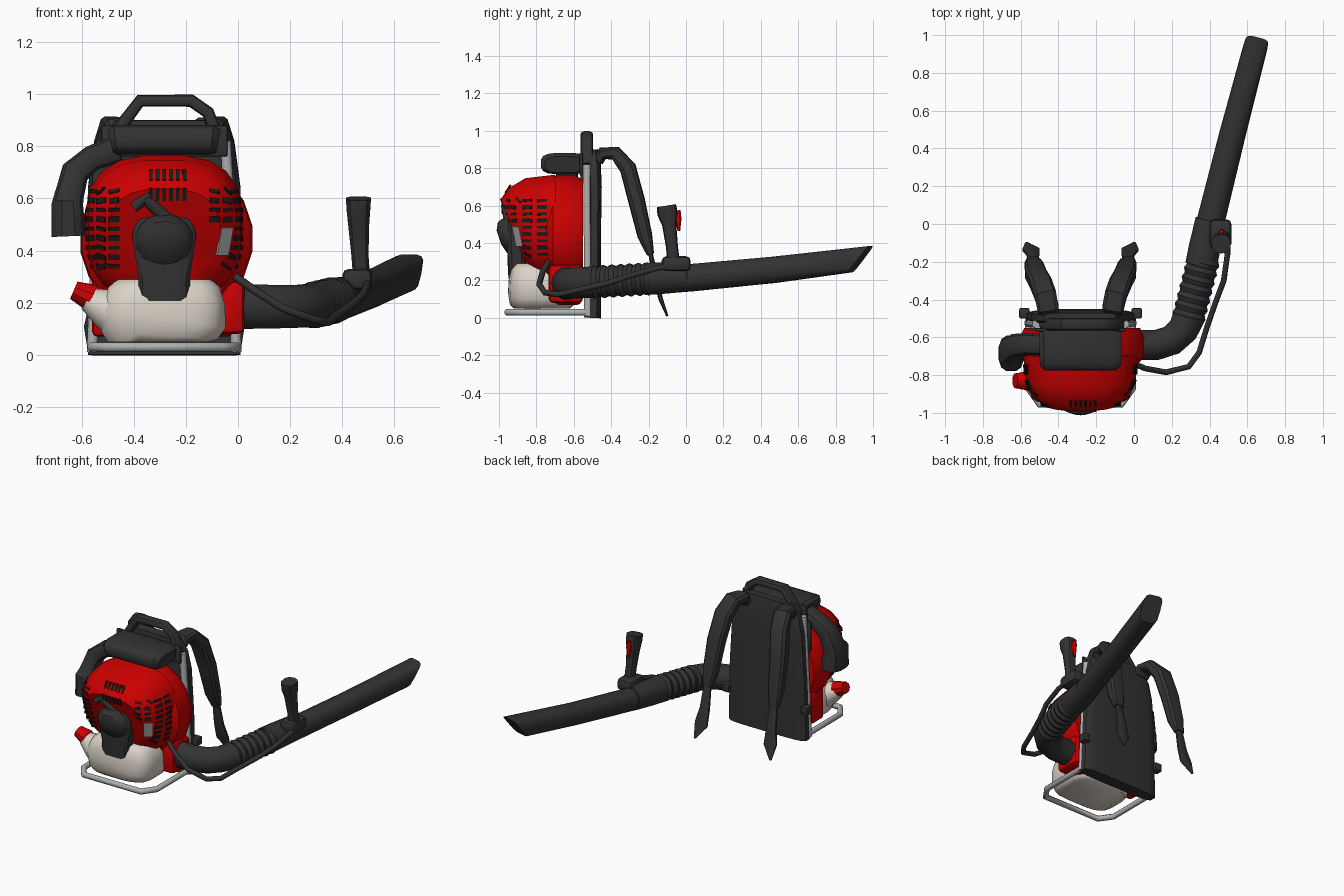
import bpy, bmesh, math
from mathutils import Vector, Matrix
from mathutils.bvhtree import BVHTree


def material(name, rgb):
    m = bpy.data.materials.new(name)
    m.diffuse_color = (*rgb, 1)
    return m


DARK = material("dark_plastic", (0.032, 0.032, 0.033))
BLACK = material("vent_black", (0.012, 0.01, 0.01))
RED = material("red_plastic", (0.60, 0.0, 0.0))
CREAM = material("cream_plastic", (0.70, 0.65, 0.57))
GREY = material("grey_metal", (0.42, 0.43, 0.43))
X, Y, Z = Vector((1, 0, 0)), Vector((0, 1, 0)), Vector((0, 0, 1))
CX = -0.283  # centre line of the backpack unit


def finish(name, bm, mat, angle=35):
    bmesh.ops.recalc_face_normals(bm, faces=bm.faces)
    me = bpy.data.meshes.new(name)
    bm.to_mesh(me)
    bm.free()
    me.materials.append(mat)
    ob = bpy.data.objects.new(name, me)
    bpy.context.collection.objects.link(ob)
    bpy.ops.object.select_all(action='DESELECT')
    ob.select_set(True)
    bpy.context.view_layer.objects.active = ob
    bpy.ops.object.shade_smooth_by_angle(angle=math.radians(angle))
    return ob


def sweep(name, pts, mat, side, n=12, p=1.0, cut=0.0, angle=35):
    """Sweep a superellipse along (x, y, z, radius_side, radius_other[, power]) points."""
    bm = bmesh.new()
    c = [Vector(q[:3]) for q in pts]
    dirs = [(b - a).normalized() for a, b in zip(c, c[1:])]
    rings = []
    for i, q in enumerate(pts):
        t = (dirs[max(i - 1, 0)] + dirs[min(i, len(dirs) - 1)]).normalized()
        u = (side - t * side.dot(t)).normalized()
        v = t.cross(u)
        e = q[5] if len(q) > 5 else p
        ring = []
        for k in range(n):
            a = 2 * math.pi * (k + 0.5) / n
            ca, sa = math.cos(a), math.sin(a)
            co = c[i] + u * q[3] * math.copysign(abs(ca) ** e, ca) \
                + v * q[4] * math.copysign(abs(sa) ** e, sa)
            if i == len(pts) - 1:
                co += t * cut * (co.z - c[i].z)
            ring.append(bm.verts.new(co))
        rings.append(ring)
    for r, s in zip(rings, rings[1:]):
        for k in range(n):
            bm.faces.new((r[k], r[(k + 1) % n], s[(k + 1) % n], s[k]))
    bm.faces.new(rings[0])
    bm.faces.new(rings[-1])
    return finish(name, bm, mat, angle)


def rod(name, pts, r, mat, side, n=8):
    return sweep(name, [(*q, r, r) for q in pts], mat, side, n, angle=60)


def box(name, lo, hi, mat, bevel=0.0):
    lo, hi = Vector(lo), Vector(hi)
    bm = bmesh.new()
    bmesh.ops.create_cube(bm, size=1, matrix=Matrix.Translation((lo + hi) / 2)
                          @ Matrix.Diagonal((*(hi - lo), 1)))
    if bevel:
        bmesh.ops.bevel(bm, geom=bm.edges[:], offset=bevel, segments=2,
                        profile=0.5, affect='EDGES')
    return finish(name, bm, mat)


def plates(name, target, items, mat):
    """Thin plates laid on a surface: (origin, ray, long axis, length, width)."""
    tree = BVHTree.FromPolygons([v.co for v in target.data.vertices],
                                [f.vertices for f in target.data.polygons])
    bm = bmesh.new()
    for org, ray, axis, length, width in items:
        loc, nor, _, _ = tree.ray_cast(Vector(org), ray)
        if loc is None:
            continue
        a = (axis - nor * axis.dot(nor)).normalized()
        rot = Matrix((a, nor.cross(a), nor)).transposed().to_4x4()
        bmesh.ops.create_cube(bm, size=1, matrix=Matrix.Translation(loc) @ rot
                              @ Matrix.Diagonal((length, width, 0.009, 1)))
    return finish(name, bm, mat)


def mx(x):
    return 2 * CX - x


# Metal frame: base loop and two uprights
half = [(-0.56, -0.52, 0.03), (-0.56, -0.87, 0.03), (-0.50, -0.955, 0.03)]
rod("base_frame", half + [(mx(x), y, z) for x, y, z in half[::-1]], 0.019, GREY, Z)
for nm, s in (("left", 1), ("right", -1)):
    rod(nm + "_upright", [(CX - s * 0.277, -0.525, 0.01), (CX - s * 0.265, -0.525, 0.3),
                          (CX - s * 0.235, -0.53, 0.82)], 0.022, GREY, X)

# Back pad, upper bracket and carry handle
sweep("back_pad", [(CX, -0.5, 0.0, 0.295, 0.045), (CX, -0.495, 0.1, 0.292, 0.04),
                   (CX, -0.49, 0.4, 0.285, 0.035), (CX, -0.49, 0.7, 0.265, 0.04),
                   (CX, -0.495, 0.82, 0.24, 0.04), (CX, -0.5, 0.9, 0.19, 0.03)],
      DARK, X, n=16, p=0.45)
box("upper_bracket", (-0.525, -0.57, 0.76), (-0.04, -0.55, 0.88), DARK, 0.008)
box("side_bracket", (-0.56, -0.565, 0.58), (-0.49, -0.55, 0.78), DARK, 0.006)
sweep("carry_handle", [(x, -0.53, z, 0.034, 0.025) for x, z in
                       ((-0.48, 0.82), (-0.44, 0.89), (-0.375, 0.975),
                        (-0.18, 0.975), (-0.115, 0.93), (-0.075, 0.82))], DARK, Y, n=12, p=0.7)

# Shoulder straps with hanging tails, and hip tabs
strap = [(-0.45, -0.47, 0.84, 0.05, 0.03), (-0.455, -0.445, 0.88, 0.058, 0.034),
         (-0.47, -0.375, 0.88, 0.06, 0.038), (-0.495, -0.31, 0.80, 0.06, 0.045),
         (-0.52, -0.265, 0.63, 0.058, 0.045), (-0.53, -0.22, 0.44, 0.05, 0.04),
         (-0.535, -0.19, 0.34, 0.035, 0.02)]
tail = [(-0.535, -0.195, 0.37, 0.025, 0.012), (-0.535, -0.16, 0.2, 0.035, 0.015),
        (-0.545, -0.135, 0.1, 0.048, 0.012), (-0.57, -0.1, 0.01, 0.006, 0.006)]
for nm, s in (("left", 1), ("right", -1)):
    for part, pts in (("_strap", strap), ("_strap_tail", tail)):
        sweep(nm + part, [(CX + s * (q[0] - CX), *q[1:]) for q in pts], DARK, X, n=10, p=0.6)
    xs = sorted((CX - s * 0.27, CX - s * 0.325))
    box(nm + "_hip_tab", (xs[0], -0.5, 0.19), (xs[1], -0.445, 0.245), DARK, 0.008)

# Red fan housing, engine cover and outlet
sweep("fan_housing", [(-0.275, -0.75, 0.445, 0.29, 0.29), (-0.275, -0.71, 0.445, 0.328, 0.318),
                      (-0.275, -0.60, 0.445, 0.334, 0.322), (-0.275, -0.55, 0.445, 0.31, 0.30)],
      RED, X, n=20)
cover = sweep("engine_cover", [(CX, -0.69, 0.485, 0.305, 0.283), (CX, -0.82, 0.48, 0.295, 0.272),
                               (CX, -0.88, 0.465, 0.27, 0.24), (CX, -0.92, 0.45, 0.215, 0.2)],
              RED, X, n=20, p=0.72)
box("housing_base", (-0.56, -0.70, 0.07), (-0.02, -0.56, 0.3), RED, 0.02)
box("fan_outlet", (-0.10, -0.735, 0.08), (0.025, -0.55, 0.285), RED, 0.025)

# Cooling slots and side window on the cover
slots = []
for i in range(9):
    z = 0.34 + 0.036 * i
    w = 0.021 if i % 2 else 0.014
    slots += [((x, -2, z), Y, X, 0.042, w) for x in (-0.525, -0.475)]
    if z > 0.5:
        slots += [((x, -2, z), Y, X, 0.042, w) for x in (-0.09, -0.041)]
    for y in (-0.85, -0.77):
        slots += [((2, y, z), -X, Y, 0.055, w), ((-3, y, z), X, Y, 0.055, w)]
slots += [((-0.335 + 0.026 * i, -2, z), Y, Z, 0.05, 0.014)
          for i in range(6) for z in (0.615, 0.69)]
plates("cooling_slots", cover, slots, BLACK)
plates("side_window", cover, [((-0.052, -2, 0.435), Y, Z, 0.11, 0.055)], GREY)

# Starter cover, dome and pull grip
sweep("starter_cover", [(CX, -0.9, 0.21, 0.1, 0.05), (CX, -0.905, 0.3, 0.1, 0.05),
                        (CX, -0.91, 0.46, 0.125, 0.05), (CX, -0.91, 0.52, 0.11, 0.045),
                        (CX, -0.91, 0.55, 0.07, 0.03)], DARK, X, n=12, p=0.5)
sweep("starter_dome", [(CX, -0.90, 0.44, 0.12, 0.11), (CX, -0.96, 0.44, 0.11, 0.1),
                       (CX, -0.985, 0.435, 0.085, 0.08), (CX, -1.0, 0.43, 0.045, 0.04)],
      DARK, X, n=14)
rod("pull_grip", [(-0.40, -0.965, 0.565), (-0.315, -0.965, 0.637)], 0.022, DARK, Y)
rod("pull_stem", [(-0.355, -0.965, 0.60), (-0.25, -0.945, 0.50)], 0.025, DARK, Y)

# Fuel tank, filler neck and cap
sweep("fuel_tank", [(CX - 0.02, -0.77, 0.05, 0.2, 0.15), (CX - 0.02, -0.77, 0.075, 0.225, 0.172),
                    (CX - 0.01, -0.77, 0.14, 0.25, 0.182), (CX, -0.77, 0.21, 0.235, 0.178),
                    (CX, -0.77, 0.26, 0.215, 0.165), (CX, -0.77, 0.29, 0.18, 0.14)],
      CREAM, X, n=20, p=0.55, angle=50)
sweep("filler_neck", [(-0.42, -0.82, 0.14, 0.12, 0.11), (-0.51, -0.825, 0.18, 0.085, 0.08),
                      (-0.58, -0.83, 0.215, 0.047, 0.045)], CREAM, Y, n=12)
sweep("fuel_cap", [(-0.56, -0.83, 0.218, 0.053, 0.053), (-0.63, -0.83, 0.248, 0.04, 0.036)],
      RED, Y, n=10)

# Air filter box and intake elbow
sweep("filter_box", [(-0.49, -0.65, 0.82, 0.105, 0.045), (-0.47, -0.65, 0.825, 0.127, 0.058),
                     (-0.10, -0.65, 0.825, 0.127, 0.058), (-0.075, -0.65, 0.82, 0.105, 0.045)],
      DARK, Y, n=16, p=0.6)
sweep("intake_elbow", [(-0.46, -0.64, 0.79, 0.058, 0.055), (-0.56, -0.635, 0.755, 0.06, 0.05),
                       (-0.625, -0.645, 0.70, 0.065, 0.055), (-0.65, -0.67, 0.60, 0.075, 0.058),
                       (-0.655, -0.685, 0.57, 0.095, 0.062), (-0.65, -0.685, 0.455, 0.097, 0.068)],
      DARK, Y, n=12, p=0.75)

# Blower tube: elbow, ribbed bellows, long nozzle with slanted mouth
sweep("tube_elbow", [(-0.0, -0.64, 0.185, 0.088, 0.08), (0.12, -0.64, 0.185, 0.086, 0.08),
                     (0.20, -0.615, 0.185, 0.084, 0.08), (0.26, -0.56, 0.188, 0.084, 0.082),
                     (0.295, -0.48, 0.192, 0.086, 0.086)], DARK, Z, n=14)
ribs = []
for i in range(15):
    f = i / 14
    r = 0.09 if i % 2 else 0.079
    ribs.append((0.285 + 0.085 * f, -0.51 + 0.33 * f, 0.19 + 0.02 * f, r, r))
sweep("bellows", ribs, DARK, Z, n=14)
sweep("nozzle_collar", [(0.355, -0.22, 0.208, 0.088, 0.084), (0.375, -0.12, 0.213, 0.086, 0.084),
                        (0.405, 0.02, 0.22, 0.08, 0.08)], DARK, Z, n=14)
sweep("nozzle", [(0.375, -0.12, 0.205, 0.077, 0.077), (0.41, 0.03, 0.215, 0.075, 0.074),
                 (0.52, 0.47, 0.257, 0.072, 0.07, 0.9), (0.642, 0.935, 0.314, 0.064, 0.064, 0.45)],
      DARK, Z, n=14, cut=1.0)

# Control handle with clamp and trigger
box("handle_clamp", (0.40, -0.13, 0.25), (0.515, 0.025, 0.33), DARK, 0.025)
sweep("control_handle", [(0.475, -0.065, 0.28, 0.034, 0.034), (0.468, -0.075, 0.38, 0.034, 0.032),
                         (0.463, -0.09, 0.5, 0.042, 0.038), (0.462, -0.098, 0.555, 0.047, 0.055),
                         (0.462, -0.105, 0.6, 0.05, 0.052)], DARK, X, n=10, p=0.8)
sweep("trigger", [(0.463, -0.045, 0.575, 0.014, 0.016), (0.463, -0.042, 0.53, 0.016, 0.018),
                  (0.463, -0.038, 0.465, 0.01, 0.007)], RED, X, n=6)

# Throttle cable looping from engine to handle
rod("throttle_cable", [(-0.01, -0.735, 0.30), (0.06, -0.765, 0.25), (0.17, -0.785, 0.18),
                       (0.29, -0.755, 0.135), (0.345, -0.68, 0.125), (0.385, -0.55, 0.155),
                       (0.43, -0.42, 0.185), (0.475, -0.3, 0.225), (0.495, -0.16, 0.265),
                       (0.495, -0.04, 0.285)], 0.016, DARK, Z)
